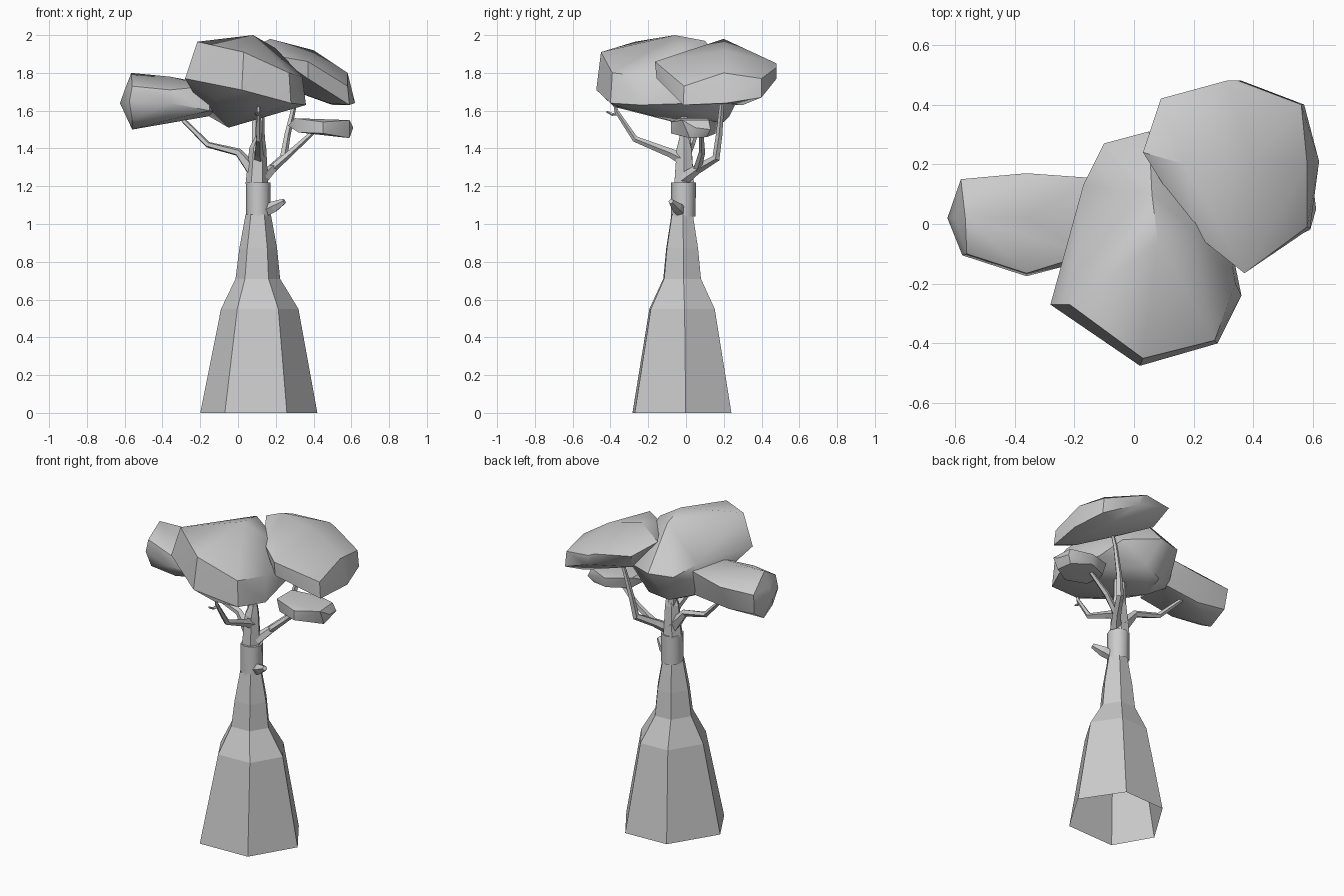
import bpy, bmesh, math
from mathutils import Vector


def finish(name, bm, smooth=None):
    bmesh.ops.recalc_face_normals(bm, faces=bm.faces[:])
    me = bpy.data.meshes.new(name)
    bm.to_mesh(me)
    bm.free()
    ob = bpy.data.objects.new(name, me)
    bpy.context.collection.objects.link(ob)
    if smooth:
        bpy.ops.object.select_all(action='DESELECT')
        ob.select_set(True)
        bpy.context.view_layer.objects.active = ob
        bpy.ops.object.shade_smooth_by_angle(angle=math.radians(smooth))
    return ob


def skin(bm, rings):
    """Bridge successive rings of vertices with quads."""
    n = len(rings[0])
    for a, b in zip(rings, rings[1:]):
        for k in range(n):
            j = (k + 1) % n
            bm.faces.new((a[k], a[j], b[j], b[k]))


def tube(name, path, sides, smooth=None):
    """Tapered tube through (x, y, z, radius) stations."""
    bm = bmesh.new()
    pts = [Vector(p[:3]) for p in path]
    rings = []
    for i, p in enumerate(pts):
        d = (pts[min(i + 1, len(pts) - 1)] - pts[max(i - 1, 0)]).normalized()
        u = Vector((1, 0, 0)) - d * d.x
        u = u.normalized() if u.length > 0.2 else d.cross(Vector((0, 1, 0))).normalized()
        v = d.cross(u)
        r = path[i][3]
        rings.append([bm.verts.new(p + r * (u * math.cos(a) + v * math.sin(a)))
                      for a in (math.tau * k / sides for k in range(sides))])
    skin(bm, rings)
    bm.faces.new(rings[-1])
    return finish(name, bm, smooth)


def clump(name, points):
    """Faceted foliage mass wrapped around a few points."""
    bm = bmesh.new()
    for p in points:
        bm.verts.new(p)
    res = bmesh.ops.convex_hull(bm, input=bm.verts[:])
    junk = {g for g in res['geom_interior'] + res['geom_unused']
            if isinstance(g, bmesh.types.BMVert)}
    bmesh.ops.delete(bm, geom=[v for v in junk if v.is_valid], context='VERTS')
    return finish(name, bm, 36)


# Slightly irregular six-sided flared trunk, open underneath: (x, z, radius)
corners = [(1, .06), (.48, .84), (-.43, .8), (-1, -.12), (-.58, -.85), (.48, -.81)]
trunk = [(.11, 0, .31), (.115, .55, .205), (.105, .71, .118),
         (.107, .87, .1), (.107, 1.05, .067)]
bm = bmesh.new()
skin(bm, [[bm.verts.new((x + r * cx, -.02 + r * cy, z)) for cx, cy in corners]
          for x, z, r in trunk])
finish("trunk", bm)

# Upper trunk and leaders
tube("upper_trunk", [(.107, -.015, 1.04, .065), (.107, -.013, 1.22, .066)], 8, smooth=50)
tube("trunk_top", [(.1, -.01, 1.21, .06), (.105, -.01, 1.4, .045),
                   (.115, -.01, 1.46, .027), (.12, -.01, 1.64, .018),
                   (.12, 0, 1.8, .006)], 6)
tube("twin_leader", [(.1, 0, 1.38, .03), (.085, .01, 1.62, .014)], 5)

# Broken stub
tube("stub", [(.13, -.02, 1.06, .03), (.19, -.05, 1.09, .032), (.245, -.08, 1.12, .015)], 5)

# Branches
branches = {
    "left_branch": [(.09, 0, 1.27, .04), (.0, .01, 1.38, .022),
                    (-.16, .03, 1.42, .017), (-.31, .08, 1.57, .012), (-.36, .09, 1.62, .008)],
    "front_branch": [(.11, -.01, 1.34, .035), (.11, -.08, 1.375, .025),
                     (.11, -.27, 1.45, .017), (.11, -.37, 1.6, .011), (.11, -.38, 1.66, .008)],
    "front_twig": [(.11, -.355, 1.585, .009), (.1, -.39, 1.58, .008), (.09, -.42, 1.595, .005)],
    "right_branch": [(.13, -.01, 1.24, .035), (.18, .06, 1.29, .026), (.24, .16, 1.35, .022),
                     (.26, .175, 1.47, .018), (.3, .19, 1.64, .013), (.34, .2, 1.74, .008)],
    "right_low_branch": [(.18, .06, 1.29, .022), (.28, .085, 1.38, .018), (.4, .08, 1.49, .012)],
}
for name, path in branches.items():
    tube(name, path, 5)

# Foliage clumps
clump("front_foliage", [
    (-.28, -.27, 1.77), (-.215, -.27, 1.965), (-.12, -.3, 1.66), (.02, -.475, 1.71),
    (.03, -.45, 1.91), (.28, -.4, 1.64), (.27, -.39, 1.8), (.36, -.24, 1.63),
    (.34, -.2, 1.78), (.08, -.06, 2.0), (.2, -.02, 1.93), (.06, .1, 1.97),
    (.05, .31, 1.73), (-.1, .27, 1.73), (.25, .2, 1.7), (.3, .05, 1.64),
    (-.05, .05, 1.51), (-.02, .2, 1.54), (.1, .23, 1.57), (-.17, .1, 1.58),
    (-.17, .13, 1.78), (.1, -.38, 1.62), (.24, -.35, 1.62)])
clump("right_foliage", [
    (.17, .2, 1.98), (.4, .21, 1.92), (.58, .2, 1.8), (.62, .21, 1.64), (.57, .4, 1.67),
    (.56, .4, 1.77), (.36, .48, 1.77), (.35, .48, 1.83), (.31, .48, 1.85), (.09, .42, 1.87),
    (.03, .24, 1.91), (.2, -.03, 1.89), (.37, -.165, 1.86), (.37, -.155, 1.77),
    (.58, -.01, 1.73), (.59, -.015, 1.63), (.48, .06, 1.64), (.5, .3, 1.63),
    (.27, .2, 1.72), (.14, .34, 1.76)])
clump("left_foliage", [
    (-.565, .02, 1.8), (-.36, .02, 1.78), (-.56, -.1, 1.73), (-.36, -.165, 1.71),
    (-.58, .15, 1.7), (-.625, .02, 1.64), (-.6, .02, 1.71), (-.575, -.105, 1.65),
    (-.36, -.175, 1.64), (-.36, .17, 1.7), (-.15, .155, 1.74), (-.15, -.1, 1.73),
    (-.15, -.12, 1.6), (-.1, .12, 1.58), (-.56, .02, 1.5), (-.37, -.1, 1.55),
    (-.38, .12, 1.55), (-.57, .13, 1.57), (-.56, -.07, 1.55)])
clump("right_low_foliage", [
    (.265, .02, 1.52), (.3, .11, 1.56), (.3, -.04, 1.56), (.45, -.08, 1.54), (.45, -.08, 1.48),
    (.59, -.02, 1.55), (.58, .12, 1.55), (.61, .05, 1.51), (.6, .13, 1.5),
    (.45, .17, 1.54), (.45, .16, 1.48), (.59, .02, 1.455), (.57, .11, 1.46),
    (.32, -.04, 1.485), (.32, .1, 1.485)])
